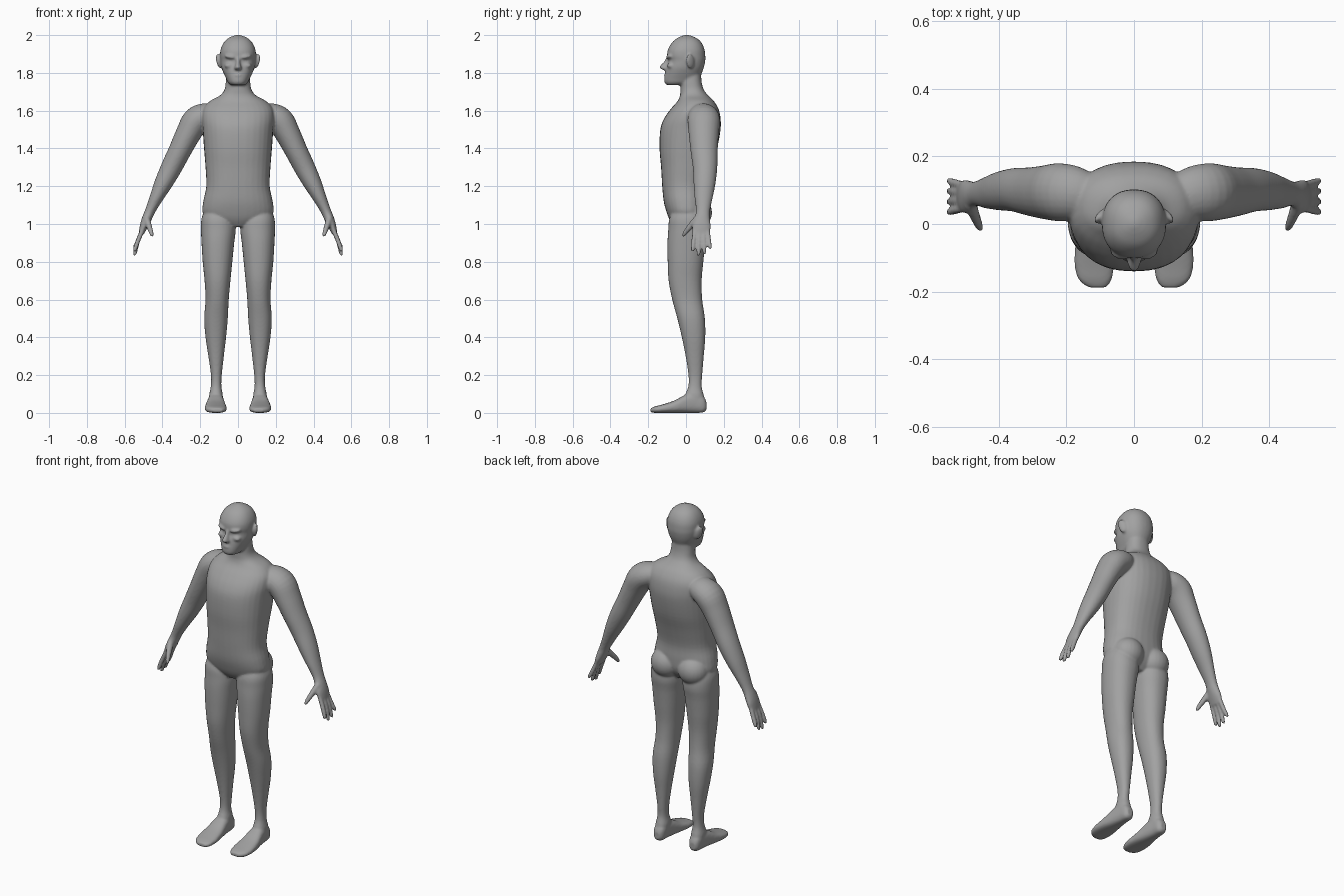
import bpy, bmesh, math
from mathutils import Vector, Matrix

bm = bmesh.new()
Y = Vector((0, 1, 0))


def smooth_rows(rows, steps=4):
    """Catmull-Rom interpolation of a few key rows."""
    out = []
    for i in range(len(rows) - 1):
        a, b, c, d = (rows[max(i - 1, 0)], rows[i], rows[i + 1],
                      rows[min(i + 2, len(rows) - 1)])
        for k in range(steps):
            t = k / steps
            out.append([0.5 * (2 * q + (r - p) * t + (2 * p - 5 * q + 4 * r - s) * t * t
                               + (3 * q - p - 3 * r + s) * t ** 3)
                        for p, q, r, s in zip(a, b, c, d)])
    return out + [list(rows[-1])]


def loft(sections, side=1, power=2.0, n=32):
    """Closed skin over superellipse sections (centre, u, v)."""
    rings = []
    for c, u, v in sections:
        ring = []
        for k in range(n):
            a = 2 * math.pi * k / n
            x, y = math.cos(a), math.sin(a)
            p = (c + u * math.copysign(abs(x) ** (2 / power), x)
                 + v * math.copysign(abs(y) ** (2 / power), y))
            ring.append(bm.verts.new((p.x * side, p.y, p.z)))
        rings.append(ring)
    for r, s in zip(rings, rings[1:]):
        for k in range(n):
            bm.faces.new((r[k], r[(k + 1) % n], s[(k + 1) % n], s[k]))
    bm.faces.new(rings[0])
    bm.faces.new(rings[-1])


def stack(rows, side=1, power=2.0):
    """Level sections: z, x0, x1, y0, y1."""
    loft([(Vector(((a + b) / 2, (c + d) / 2, z)), Vector(((b - a) / 2, 0, 0)),
           Vector((0, (d - c) / 2, 0))) for z, a, b, c, d in smooth_rows(rows)], side, power)


def tube(rows, side=1, n=24):
    """Sections across a path: x, y, z, thickness radius, width radius."""
    rows = smooth_rows(rows)
    pts = [Vector(r[:3]) for r in rows]
    secs = []
    for i, r in enumerate(rows):
        t = (pts[min(i + 1, len(pts) - 1)] - pts[max(i - 1, 0)]).normalized()
        u = Vector((t.z, 0, -t.x)).normalized()
        secs.append((pts[i], u * r[3], t.cross(u) * r[4]))
    loft(secs, side, n=n)


def ball(centre, radii, tilt=(0, 0, 0)):
    m = Matrix.Translation(centre)
    for ang, ax in zip(tilt, 'XYZ'):
        m = m @ Matrix.Rotation(ang, 4, ax)
    bmesh.ops.create_uvsphere(bm, u_segments=24, v_segments=16, radius=1,
                              matrix=m @ Matrix.Diagonal((*radii, 1)))


# torso and neck
stack([(z, -w, w, f, b) for z, w, f, b in [
    (0.985, 0.06, -0.06, 0.06), (1.02, 0.15, -0.085, 0.09), (1.06, 0.187, -0.102, 0.108),
    (1.12, 0.184, -0.118, 0.112), (1.2, 0.168, -0.126, 0.112), (1.3, 0.172, -0.132, 0.135),
    (1.4, 0.18, -0.14, 0.165), (1.5, 0.187, -0.136, 0.183), (1.56, 0.192, -0.115, 0.183),
    (1.61, 0.185, -0.08, 0.172), (1.65, 0.15, -0.045, 0.148), (1.68, 0.096, -0.032, 0.118),
    (1.71, 0.072, -0.03, 0.095), (1.75, 0.065, -0.03, 0.083), (1.8, 0.06, -0.03, 0.08)]],
    power=2.3)

# head
stack([(z, -w, w, f, b) for z, w, f, b in [
    (1.735, 0.035, -0.1, 0.0), (1.748, 0.052, -0.113, 0.04), (1.77, 0.063, -0.115, 0.07),
    (1.8, 0.077, -0.11, 0.084), (1.83, 0.088, -0.104, 0.095), (1.865, 0.093, -0.094, 0.102),
    (1.89, 0.095, -0.1, 0.102), (1.92, 0.093, -0.097, 0.099), (1.95, 0.082, -0.082, 0.088),
    (1.975, 0.063, -0.06, 0.069), (1.992, 0.036, -0.03, 0.04), (2.001, 0.008, -0.005, 0.012)]],
    power=2.25)

# nose, brow and lips
stack([(1.815, -0.016, 0.016, -0.122, -0.08), (1.826, -0.02, 0.02, -0.14, -0.08),
       (1.838, -0.015, 0.015, -0.138, -0.08), (1.86, -0.011, 0.011, -0.116, -0.08),
       (1.885, -0.014, 0.014, -0.103, -0.08)])
ball((0, -0.1, 1.787), (0.027, 0.018, 0.009))

for side in (1, -1):
    # brow, cheek and ear
    ball((side * 0.04, -0.083, 1.885), (0.033, 0.022, 0.012), (0, side * -0.15, side * 0.3))
    ball((side * 0.046, -0.078, 1.838), (0.026, 0.022, 0.016))
    ball((side * 0.1, 0.022, 1.862), (0.011, 0.024, 0.04), (0.15, side * 0.25, side * 0.5))

    # buttock
    ball((side * 0.088, 0.055, 1.06), (0.088, 0.083, 0.085))

    # leg
    stack([(1.09, 0.05, 0.17, -0.06, 0.08), (1.03, 0.018, 0.193, -0.088, 0.105),
           (0.97, 0.012, 0.196, -0.094, 0.112), (0.9, 0.02, 0.193, -0.098, 0.102),
           (0.8, 0.03, 0.187, -0.097, 0.092), (0.7, 0.04, 0.177, -0.092, 0.083),
           (0.6, 0.049, 0.172, -0.073, 0.086), (0.5, 0.054, 0.179, -0.046, 0.1),
           (0.4, 0.063, 0.172, -0.022, 0.102), (0.3, 0.075, 0.157, -0.002, 0.094),
           (0.2, 0.086, 0.143, 0.013, 0.086), (0.14, 0.088, 0.144, 0.012, 0.083),
           (0.09, 0.08, 0.153, -0.005, 0.095), (0.04, 0.085, 0.15, 0.0, 0.1)],
          side, 2.2)

    # foot, swept from heel to toes
    foot = smooth_rows([(0.108, 0.1, 0.135, 0.015, 0.06), (0.09, 0.085, 0.148, 0.002, 0.09),
                        (0.05, 0.08, 0.154, 0, 0.11), (0.0, 0.073, 0.162, 0, 0.098),
                        (-0.06, 0.064, 0.173, 0, 0.066), (-0.12, 0.059, 0.176, 0, 0.046),
                        (-0.165, 0.066, 0.164, 0, 0.034), (-0.188, 0.082, 0.135, 0.004, 0.024)])
    loft([(Vector(((a + b) / 2, y, (c + d) / 2)), Vector(((b - a) / 2, 0, 0)),
           Vector((0, 0, (d - c) / 2))) for y, a, b, c, d in foot], side, 2.6)

    # arm and palm
    tube([(0.12, 0.085, 1.585, 0.05, 0.06), (0.17, 0.09, 1.573, 0.068, 0.08),
          (0.222, 0.094, 1.545, 0.074, 0.086), (0.262, 0.094, 1.48, 0.067, 0.08),
          (0.307, 0.096, 1.39, 0.06, 0.072), (0.352, 0.101, 1.3, 0.056, 0.065),
          (0.395, 0.098, 1.215, 0.048, 0.058), (0.432, 0.093, 1.14, 0.036, 0.048),
          (0.465, 0.09, 1.07, 0.027, 0.037), (0.482, 0.086, 1.03, 0.026, 0.041),
          (0.498, 0.082, 0.99, 0.022, 0.05), (0.512, 0.081, 0.95, 0.014, 0.046)], side)

    # fingers and thumb
    for y0, y1, z1 in ((0.046, 0.035, 0.855), (0.07, 0.066, 0.835),
                       (0.093, 0.098, 0.842), (0.115, 0.128, 0.868)):
        tube([(0.505, y0, 0.97, 0.012, 0.012), (0.53, y0 * 0.5 + y1 * 0.5, 0.91, 0.0125, 0.012),
              (0.546, y1, z1 + 0.008, 0.0105, 0.01), (0.547, y1, z1 - 0.002, 0.005, 0.005)],
             side, 16)
    tube([(0.485, 0.062, 1.03, 0.018, 0.02), (0.473, 0.03, 0.995, 0.016, 0.017),
          (0.461, 0.0, 0.96, 0.013, 0.013), (0.454, -0.014, 0.938, 0.009, 0.009),
          (0.453, -0.016, 0.933, 0.004, 0.004)], side, 16)

# fuse the parts into one smooth skin
bmesh.ops.recalc_face_normals(bm, faces=bm.faces)
mesh = bpy.data.meshes.new("human_body")
bm.to_mesh(mesh)
bm.free()
skin = bpy.data.materials.new("plain_grey")
skin.diffuse_color = (0.36, 0.36, 0.36, 1)
mesh.materials.append(skin)
body = bpy.data.objects.new("human_body", mesh)
bpy.context.collection.objects.link(body)
fuse = body.modifiers.new("fuse", 'REMESH')
fuse.mode = 'VOXEL'
fuse.voxel_size = 0.006
fuse.use_smooth_shade = True
relax = body.modifiers.new("relax", 'SMOOTH')
relax.factor = 0.5
relax.iterations = 6
